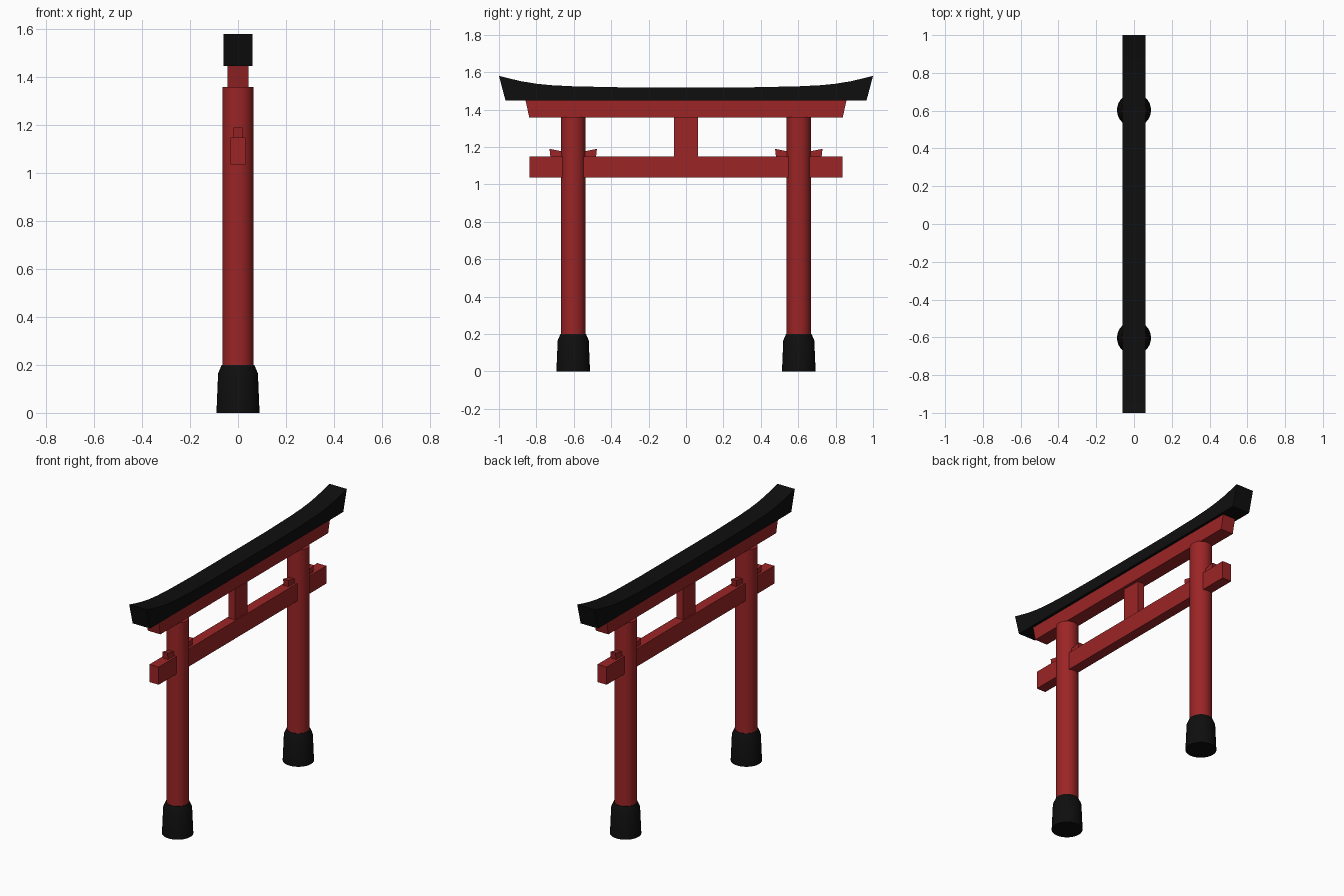
import bpy, bmesh, math

if "Cube" in bpy.data.objects:
    bpy.data.objects.remove(bpy.data.objects["Cube"])


def material(name, color):
    m = bpy.data.materials.new(name)
    m.use_nodes = True
    m.diffuse_color = color
    bsdf = next(n for n in m.node_tree.nodes if n.type == "BSDF_PRINCIPLED")
    bsdf.inputs["Base Color"].default_value = color
    return m


RED = material("vermilion red", (0.33, 0.018, 0.019, 1))
BLACK = material("lacquer black", (0.0045, 0.0045, 0.0045, 1))


def finish(name, bm, mat, smooth=False):
    bmesh.ops.recalc_face_normals(bm, faces=bm.faces)
    mesh = bpy.data.meshes.new(name)
    bm.to_mesh(mesh)
    bm.free()
    mesh.materials.append(mat)
    obj = bpy.data.objects.new(name, mesh)
    bpy.context.collection.objects.link(obj)
    if smooth:
        bpy.ops.object.select_all(action="DESELECT")
        obj.select_set(True)
        bpy.context.view_layer.objects.active = obj
        bpy.ops.object.shade_smooth_by_angle(angle=math.radians(30))
    return obj


def extruded(name, outline, half_width, mat):
    """Side outline of (y, z) points, extruded across x."""
    bm = bmesh.new()
    face = bm.faces.new([bm.verts.new((-half_width, y, z)) for y, z in outline])
    new = bmesh.ops.extrude_face_region(bm, geom=[face])["geom"]
    verts = [v for v in new if isinstance(v, bmesh.types.BMVert)]
    bmesh.ops.translate(bm, verts=verts, vec=(2 * half_width, 0, 0))
    return finish(name, bm, mat)


def turned(name, profile, y, mat, sides=32):
    """Profile of (radius, z) points, turned around an upright axis at y."""
    bm = bmesh.new()
    rings = []
    for r, z in profile:
        angles = [math.tau * i / sides for i in range(sides)]
        rings.append([bm.verts.new((r * math.cos(a), y + r * math.sin(a), z)) for a in angles])
    for low, high in zip(rings, rings[1:]):
        for i in range(sides):
            j = (i + 1) % sides
            bm.faces.new((low[i], low[j], high[j], high[i]))
    bm.faces.new(rings[0])
    bm.faces.new(rings[-1])
    return finish(name, bm, mat, smooth=True)


def block(name, y_top, y_bottom, z0, z1, half_width):
    outline = [(-y_bottom, z0), (y_bottom, z0), (y_top, z1), (-y_top, z1)]
    return extruded(name, outline, half_width, RED)


# Curved top beam with upswept ends
sweep = [(1.0, 1.58), (0.94, 1.565), (0.88, 1.551), (0.8, 1.538),
         (0.72, 1.53), (0.6, 1.524), (0.36, 1.519)]
top_edge = sweep + [(-y, z) for y, z in reversed(sweep)]
extruded("roof_beam", [(-0.965, 1.448), (0.965, 1.448)] + top_edge, 0.061, BLACK)

# Red cross beams and the centre strut
block("upper_lintel", 0.858, 0.838, 1.358, 1.449, 0.044)
block("lower_beam", 0.838, 0.838, 1.036, 1.148, 0.032)
block("centre_strut", 0.063, 0.063, 1.14, 1.37, 0.024)

# Posts with black feet, and wedges driven in from both sides
POST_Y = 0.603
for side, label in ((-1, "front"), (1, "back")):
    y = side * POST_Y
    turned(label + "_post", [(0.065, 0.15), (0.065, 1.36)], y, RED)
    turned(label + "_foot", [(0.09, 0), (0.083, 0.165), (0.068, 0.2)], y, BLACK)
    for d, place in ((-1, "front"), (1, "back")):
        wedge = [(0.03, 1.14), (0.121, 1.14), (0.127, 1.19), (0.03, 1.17)]
        extruded(f"{label}_post_{place}_wedge", [(y + d * a, z) for a, z in wedge], 0.018, RED)
